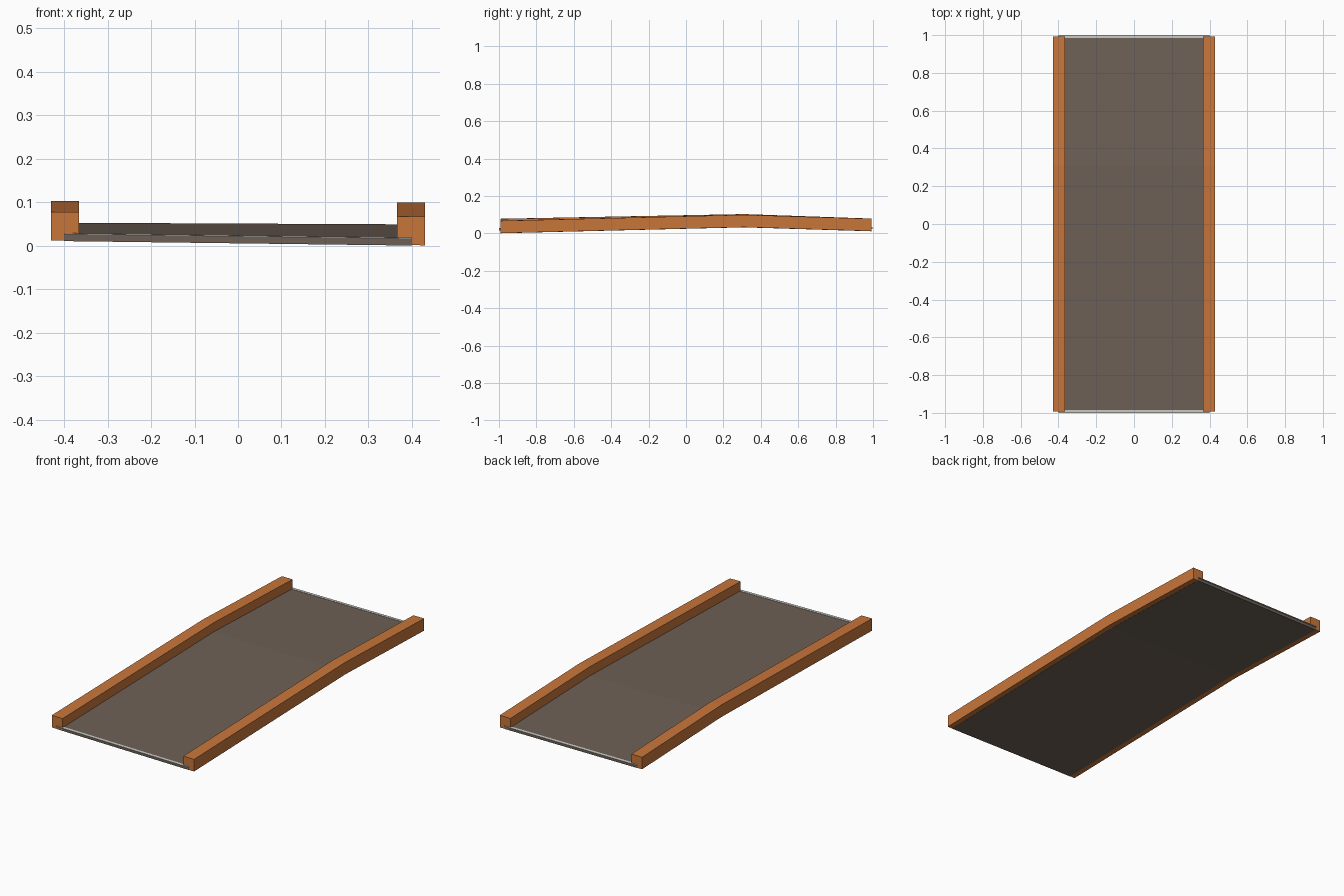
import bpy
import bmesh

cube = bpy.data.objects.get("Cube")
if cube:
    bpy.data.objects.remove(cube, do_unlink=True)


def make_material(name, rgb):
    mat = bpy.data.materials.new(name)
    mat.use_nodes = True
    colour = (*rgb, 1.0)
    mat.diffuse_color = colour
    mat.node_tree.nodes["Principled BSDF"].inputs["Base Color"].default_value = colour
    return mat


orange = make_material("orange_beam", (0.58, 0.18, 0.042))
brown = make_material("brown_deck", (0.155, 0.118, 0.092))
pale = make_material("pale_grey_edge", (0.6, 0.6, 0.56))

# Underside height along the left (+x) and right (-x) edges: front, ridge, back
RIDGE, END, HALF = 0.31, 0.993, 0.43
LEFT_Z = (0.001, 0.033, 0.012)
RIGHT_Z = (0.012, 0.037, 0.013)


def along(heights, y):
    front, ridge, back = heights
    if y < RIDGE:
        return front + (ridge - front) * (y + END) / (RIDGE + END)
    return ridge + (back - ridge) * (y - RIDGE) / (END - RIDGE)


def base_z(x, y):
    t = (x + HALF) / (2 * HALF)
    return along(RIGHT_Z, y) * (1 - t) + along(LEFT_Z, y) * t


def sweep(name, x0, x1, ys, low, high, mat):
    """Box section following the gently arched, slightly twisted base."""
    bm = bmesh.new()
    rings = []
    for y in ys:
        corners = ((x0, low), (x1, low), (x1, high), (x0, high))
        rings.append([bm.verts.new((x, y, base_z(x, y) + h)) for x, h in corners])
    for a, b in zip(rings, rings[1:]):
        for i in range(4):
            j = (i + 1) % 4
            bm.faces.new((a[i], a[j], b[j], b[i]))
    bm.faces.new(rings[0])
    bm.faces.new(rings[-1])
    bmesh.ops.recalc_face_normals(bm, faces=bm.faces)
    mesh = bpy.data.meshes.new(name)
    bm.to_mesh(mesh)
    bm.free()
    mesh.materials.append(mat)
    obj = bpy.data.objects.new(name, mesh)
    bpy.context.collection.objects.link(obj)
    return obj


# Walking deck
span = (-END, RIDGE, END)
sweep("deck", -0.40, 0.40, span, -0.001, 0.016, brown)

# Side beams
sweep("left_beam", 0.365, HALF, span, 0.0, 0.066, orange)
sweep("right_beam", -HALF, -0.365, span, 0.0, 0.066, orange)

# Thin pale edging across both ends of the deck
sweep("front_edging", -0.40, 0.40, (-1.0, -0.984), 0.0145, 0.0175, pale)
sweep("back_edging", -0.40, 0.40, (0.984, 1.0), 0.0145, 0.0175, pale)
